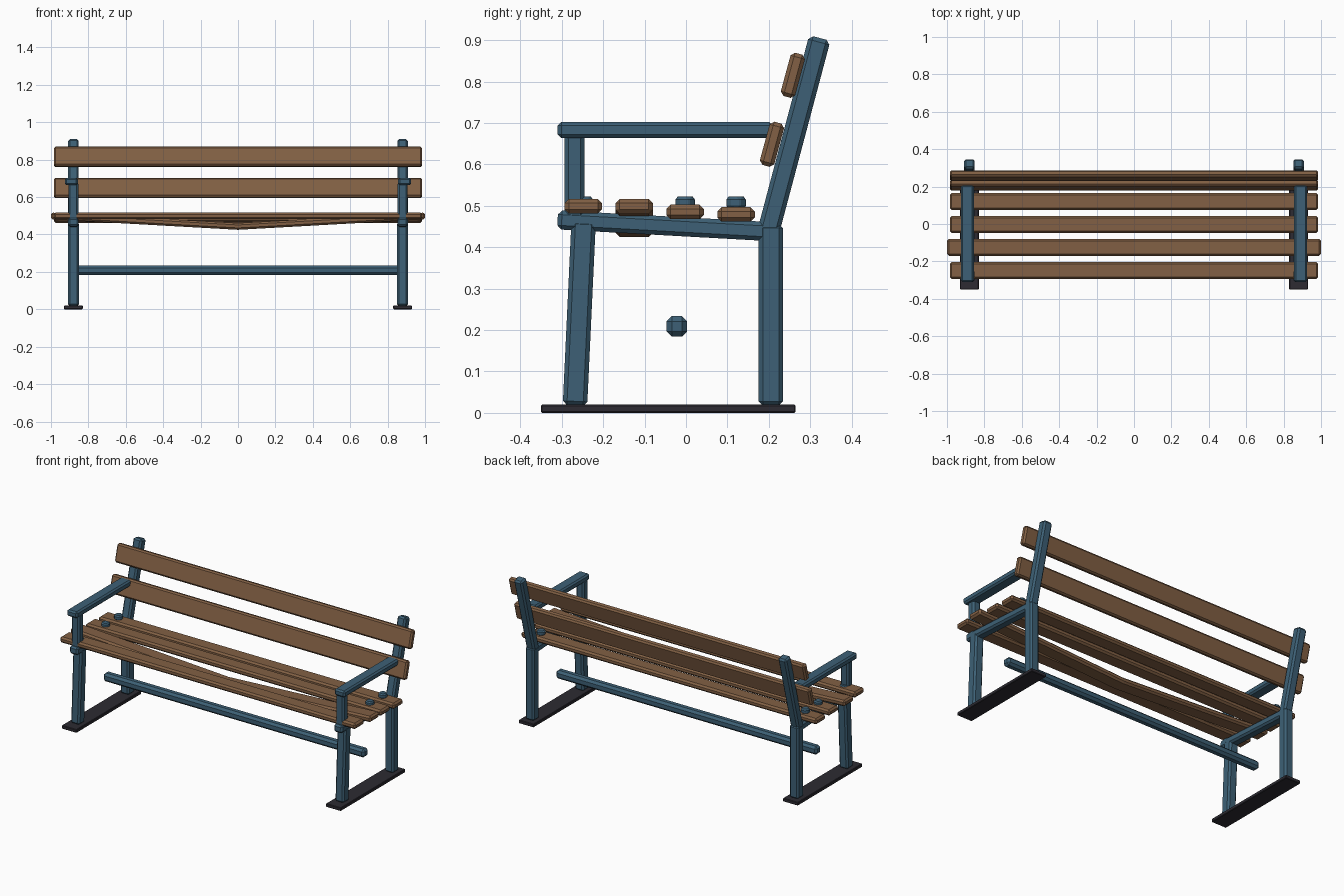
import bpy, bmesh, math
from mathutils import Vector, Matrix

if "Cube" in bpy.data.objects:
    bpy.data.objects.remove(bpy.data.objects["Cube"])


def material(name, rgb):
    m = bpy.data.materials.new(name)
    m.diffuse_color = (*rgb, 1)
    m.use_nodes = True
    m.node_tree.nodes["Principled BSDF"].inputs["Base Color"].default_value = m.diffuse_color
    return m


BLUE = material("blue painted metal", (0.047, 0.118, 0.180))
WOOD = material("brown wood", (0.223, 0.117, 0.058))
DARK = material("dark iron", (0.026, 0.024, 0.032))


def finish(name, bm, mat, bevel):
    me = bpy.data.meshes.new(name)
    bm.to_mesh(me)
    bm.free()
    me.materials.append(mat)
    ob = bpy.data.objects.new(name, me)
    bpy.context.collection.objects.link(ob)
    if bevel:
        mod = ob.modifiers.new("chamfer", 'BEVEL')
        mod.width, mod.segments = bevel, 1
        mod.limit_method, mod.angle_limit = 'ANGLE', math.radians(30)
    return ob


def box(name, centre, size, mat, bevel=0.01, tilt=0.0, sag=0.0):
    """Chamfered box, tilted about x; sag drops its middle into a V."""
    bm = bmesh.new()
    bmesh.ops.create_cube(bm, size=1, matrix=Matrix.Diagonal((*size, 1)))
    if sag:
        bmesh.ops.bisect_plane(bm, geom=bm.verts[:] + bm.edges[:] + bm.faces[:],
                               plane_co=(0, 0, 0), plane_no=(1, 0, 0))
        for v in bm.verts:
            v.co.z -= sag * (1 - abs(v.co.x) / (size[0] / 2))
    bm.transform(Matrix.Translation(centre) @ Matrix.Rotation(tilt, 4, 'X'))
    return finish(name, bm, mat, bevel)


def bar(name, x, a, b, width, depth, mat=BLUE, bevel=0.01):
    """Bar between two (y, z) points in the side plane at x."""
    a, b = Vector(a), Vector(b)
    d, mid = b - a, (a + b) / 2
    return box(name, (x, mid.x, mid.y), (width, depth, d.length), mat, bevel,
               tilt=math.atan2(-d.x, d.y))


# seat slat centres (y, z)
SLATS = [(-0.248, 0.499), (-0.125, 0.499), (-0.002, 0.485), (0.121, 0.479)]

# end frames
for side, s in (("left", -1), ("right", 1)):
    x = s * 0.88
    box(side + "_foot_plate", (x, -0.043, 0.01), (0.1, 0.615, 0.02), DARK, 0.003)
    bar(side + "_front_leg", x, (-0.268, 0.018), (-0.247, 0.465), 0.058, 0.059)
    bar(side + "_rear_leg", x, (0.205, 0.018), (0.205, 0.456), 0.058, 0.059)
    bar(side + "_back_post", x, (0.194, 0.42), (0.323, 0.905), 0.056, 0.053)
    bar(side + "_seat_rail", x, (-0.31, 0.466), (0.215, 0.437), 0.056, 0.046)
    bar(side + "_arm_support", x, (-0.269, 0.46), (-0.269, 0.68), 0.054, 0.049)
    box(side + "_armrest", (s * 0.891, -0.05, 0.683), (0.07, 0.52, 0.039), BLUE, 0.009)
    # bolts, missing on the sagging slat
    for i in (0, 2, 3):
        y, z = SLATS[i]
        bm = bmesh.new()
        bmesh.ops.create_cone(bm, cap_ends=True, segments=8, radius1=0.026, radius2=0.026,
                              depth=0.03, matrix=Matrix.Translation((x, y, 0.507)))
        finish(f"{side}_bolt_{i + 1}", bm, BLUE, 0.007)

# crossbar between the frames
box("crossbar", (0, -0.022, 0.209), (1.74, 0.05, 0.05), BLUE, 0.013)

# seat slats, the second one longer and cracked downward in the middle
for i, (y, z) in enumerate(SLATS):
    broken = i == 1
    if broken:
        ob = box("sagging_seat_slat", (0, y, z), (2.0, 0.09, 0.036), WOOD, 0.01, sag=0.056)
        ob.modifiers["chamfer"].angle_limit = math.radians(40)
    else:
        box(f"seat_slat_{i + 1}", (0, y, z), (1.97, 0.09, 0.035), WOOD)

# back slats leaning with the posts
for name, y, z in (("lower_back_slat", 0.2075, 0.6485), ("upper_back_slat", 0.258, 0.815)):
    box(name, (0, y, z), (1.97, 0.036, 0.108), WOOD, 0.009, tilt=math.radians(-15.2))
